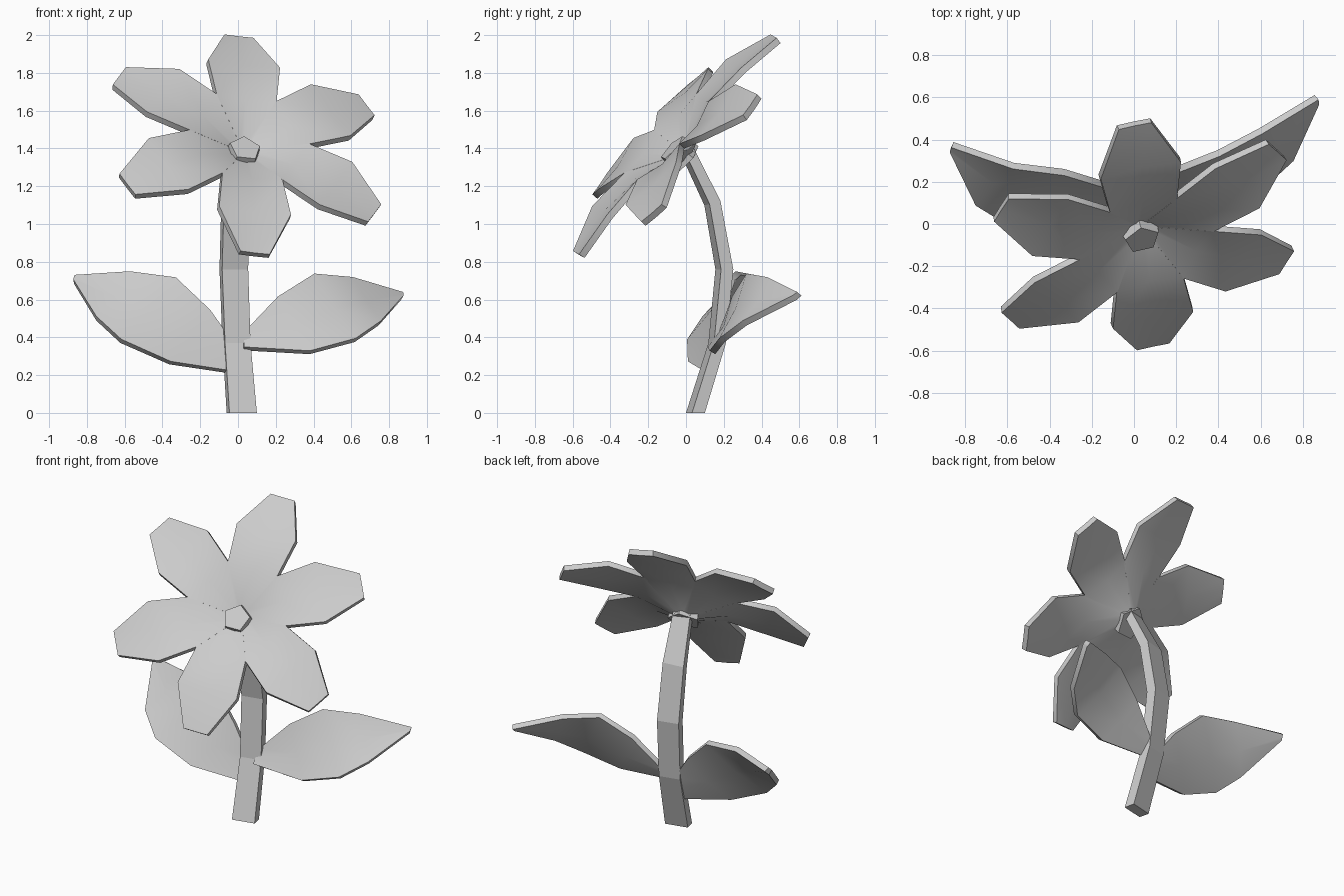
import bpy, math
from mathutils import Vector, Matrix

if "Cube" in bpy.data.objects:
    bpy.data.objects.remove(bpy.data.objects["Cube"])


def make(name, verts, faces):
    me = bpy.data.meshes.new(name)
    me.from_pydata([tuple(v) for v in verts], [], faces)
    me.update()
    ob = bpy.data.objects.new(name, me)
    bpy.context.collection.objects.link(ob)
    return ob


def activate(ob):
    bpy.ops.object.select_all(action='DESELECT')
    ob.select_set(True)
    bpy.context.view_layer.objects.active = ob


def blade(name, rows, thickness=0.035):
    """Thin sheet from rows of (edge, middle, edge) points."""
    verts = [p for row in rows for p in row]
    faces = [(3*i+j, 3*i+j+1, 3*i+j+4, 3*i+j+3)
             for i in range(len(rows)-1) for j in range(2)]
    ob = make(name, verts, faces)
    mod = ob.modifiers.new("thickness", 'SOLIDIFY')
    mod.thickness = thickness
    mod.offset = 0
    activate(ob)
    bpy.ops.object.modifier_apply(modifier=mod.name)
    bpy.ops.object.shade_smooth_by_angle(angle=math.radians(35))
    return ob


# flower head frame: up along the face, facing direction, sideways
centre = Vector((0.044, -0.047, 1.41))
up = Vector((-0.072, 0.669, 0.739)).normalized()
face = Vector((0.227, -0.71, 0.665)).normalized()
face = (face - up * face.dot(up)).normalized()
side = up.cross(face)

# petals: (distance, half width, edge height, middle height)
petal_rows = [(0.05, 0.03, -0.045, -0.055), (0.28, 0.165, 0.06, 0.035),
              (0.525, 0.197, 0.06, 0.042), (0.774, 0.08, 0.0, -0.002)]
for k in range(6):
    a = math.radians(60 * k + 1)
    out = up * math.cos(a) + side * math.sin(a)
    across = out.cross(face)
    rows = []
    for r, w, e, m in petal_rows:
        p = centre + out * r
        rows.append((p - across * w + face * e, p + face * m, p + across * w + face * e))
    blade(f"petal_{k + 1}", rows)

# five-sided flower centre
bpy.ops.mesh.primitive_cone_add(vertices=5, radius1=0.105, radius2=0.085, depth=0.1)
hub = bpy.context.object
hub.name = "flower_centre"
basis = Matrix((side, up, face)).transposed().to_4x4()
hub.matrix_world = Matrix.Translation(Vector((0.03, -0.047, 1.375)) - face * 0.01) @ basis

# curved four-sided stem: (x, y, z, scale)
stem_path = [(0.02, 0.05, 0, 1), (-0.008, 0.165, 0.37, 0.93), (-0.022, 0.203, 0.76, 0.95),
             (-0.015, 0.14, 1.11, 0.92), (0.02, 0.0, 1.40, 0.75)]
section = [(-0.065, -0.05), (0.08, -0.018), (0.065, 0.05), (-0.08, 0.016)]
verts = []
for i, (x, y, z, s) in enumerate(stem_path):
    bend = 0.6 if i == 4 else 0.25 if i == 3 else 0   # upper rings tip forward
    for u, v in section:
        verts.append((x + u * s, y + v * s * (1 - 0.3 * bend), z + v * s * bend))
faces = [(4*i+j, 4*i+(j+1) % 4, 4*i+4+(j+1) % 4, 4*i+4+j)
         for i in range(4) for j in range(4)]
make("stem", verts, faces + [(3, 2, 1, 0), (16, 17, 18, 19)])

# leaves: upper and lower edge points from the stem to the tip
left_upper = [(-0.03, 0.16, 0.37), (-0.15, 0.19, 0.54), (-0.33, 0.245, 0.71),
              (-0.57, 0.275, 0.74), (-0.86, 0.375, 0.72)]
left_lower = [(-0.03, 0.11, 0.215), (-0.36, 0.025, 0.265), (-0.62, 0.02, 0.38),
              (-0.75, 0.10, 0.50), (-0.87, 0.35, 0.695)]
right_upper = [(0.03, 0.19, 0.42), (0.21, 0.26, 0.61), (0.40, 0.335, 0.73),
               (0.60, 0.44, 0.71), (0.865, 0.60, 0.63)]
right_lower = [(0.03, 0.13, 0.34), (0.38, 0.14, 0.32), (0.62, 0.19, 0.385),
               (0.75, 0.31, 0.475), (0.87, 0.575, 0.61)]
for name, upper, lower in (("left_leaf", left_upper, left_lower),
                           ("right_leaf", right_upper, right_lower)):
    rows = []
    for i, (p, q) in enumerate(zip(upper, lower)):
        p, q = Vector(p), Vector(q)
        dip = 0.02 if 0 < i < 4 else 0
        rows.append((p, (p + q) / 2 + Vector((0, 0.7, -0.7)) * dip, q))
    blade(name, rows)
